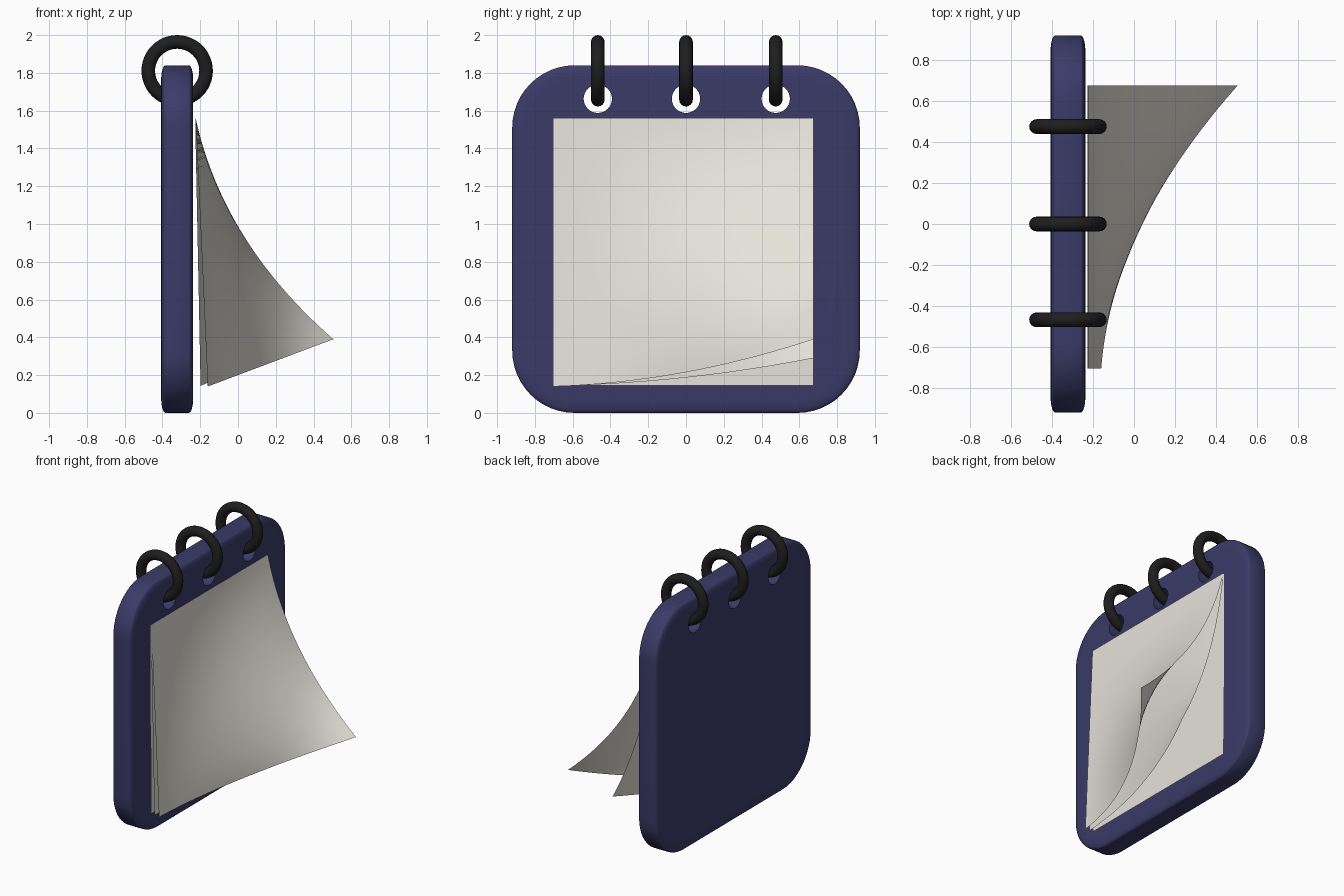
import bpy, bmesh, math

if "Cube" in bpy.data.objects:
    bpy.data.objects.remove(bpy.data.objects["Cube"])


def material(name, color):
    m = bpy.data.materials.new(name)
    m.diffuse_color = (*color, 1)
    m.use_nodes = True
    m.node_tree.nodes["Principled BSDF"].inputs["Base Color"].default_value = m.diffuse_color
    return m


NAVY = material("navy", (0.043, 0.043, 0.14))
BLACK = material("black", (0.013, 0.013, 0.014))
PAPER = material("paper", (0.79, 0.77, 0.70))
BOARD_X = -0.322
RING_Y = (-0.467, 0.0, 0.475)


def make_object(name, bm, mat):
    mesh = bpy.data.meshes.new(name)
    bm.to_mesh(mesh)
    bm.free()
    ob = bpy.data.objects.new(name, mesh)
    bpy.context.collection.objects.link(ob)
    mesh.materials.append(mat)
    return ob


def smooth(ob, angle=40):
    bpy.ops.object.select_all(action='DESELECT')
    ob.select_set(True)
    bpy.context.view_layer.objects.active = ob
    bpy.ops.object.shade_smooth_by_angle(angle=math.radians(angle))


# Backing board: rounded square lofted through softly rounded rims
def rounded_square(bm, x, inset, half=0.92, radius=0.33, steps=12):
    r, c = radius - inset, half - radius
    ring = []
    for q, (sy, sz) in enumerate(((1, 1), (-1, 1), (-1, -1), (1, -1))):
        for i in range(steps + 1):
            a = math.pi / 2 * (q + i / steps)
            ring.append(bm.verts.new((x, sy * c + r * math.cos(a),
                                      half + sz * c + r * math.sin(a))))
    return ring


bm = bmesh.new()
rim = [(0.062 + 0.023 * math.sin(a), 0.08 * (1 - math.cos(a)))
       for a in (math.pi / 2 * i / 6 for i in range(7))]
profile = [(-x, d) for x, d in reversed(rim)] + rim
loops = [rounded_square(bm, BOARD_X + x, d) for x, d in profile]
for a, b in zip(loops, loops[1:]):
    for i in range(len(a)):
        j = (i + 1) % len(a)
        bm.faces.new((a[i], a[j], b[j], b[i]))
bm.faces.new(loops[0])
bm.faces.new(loops[-1])
bmesh.ops.recalc_face_normals(bm, faces=bm.faces)
board = make_object("backing_board", bm, NAVY)

# Punched ring holes
for y in RING_Y:
    bpy.ops.mesh.primitive_cylinder_add(vertices=32, radius=0.075, depth=0.5,
                                        location=(BOARD_X, y, 1.663),
                                        rotation=(0, math.pi / 2, 0))
    cutter = bpy.context.object
    cutter.name = "hole_cutter"
    mod = board.modifiers.new("hole", 'BOOLEAN')
    mod.operation, mod.solver, mod.object = 'DIFFERENCE', 'EXACT', cutter
    bpy.context.view_layer.objects.active = board
    bpy.ops.object.modifier_apply(modifier=mod.name)
    bpy.data.objects.remove(cutter)
smooth(board)

# Binding rings
for y in RING_Y:
    bpy.ops.mesh.primitive_torus_add(major_segments=48, minor_segments=16,
                                     major_radius=0.153, minor_radius=0.036,
                                     location=(BOARD_X, y, 1.811),
                                     rotation=(math.pi / 2, 0, 0))
    ring = bpy.context.object
    ring.name = "binding_ring"
    ring.data.materials.append(BLACK)
    smooth(ring, 60)


# Paper sheets: straight left edge blended into a curled right edge,
# with a soft outward belly in the middle
def sheet(name, top_x, bottom, control, corner, belly, n=28):
    bm = bmesh.new()
    grid = []
    for i in range(n + 1):
        u = i / n
        w = 0.16 * u + 0.84 * u * u
        row = []
        for j in range(n + 1):
            t = j / n
            p = []
            for k, top in enumerate((top_x, 1.56)):
                left = top + (bottom[k] - top) * t
                right = (top * (1 - t) ** 2 + 2 * control[k] * t * (1 - t)
                         + corner[k] * t * t)
                p.append(left + (right - left) * w)
            bulge = belly * (27 / 4) ** 2 * u * u * (1 - u) * t * t * (1 - t)
            row.append(bm.verts.new((p[0] + bulge, -0.705 + 1.38 * u, p[1])))
        grid.append(row)
    for i in range(n):
        for j in range(n):
            bm.faces.new((grid[i][j], grid[i][j + 1],
                          grid[i + 1][j + 1], grid[i + 1][j]))
    smooth(make_object(name, bm, PAPER))


sheet("back_sheet", -0.230, (-0.228, 0.146), (-0.229, 0.853), (-0.228, 0.146), 0)
sheet("middle_sheet", -0.227, (-0.198, 0.143), (-0.15, 0.84), (0.135, 0.29), 0.04)
sheet("front_sheet", -0.224, (-0.16, 0.14), (-0.08, 0.90), (0.505, 0.39), 0.08)
